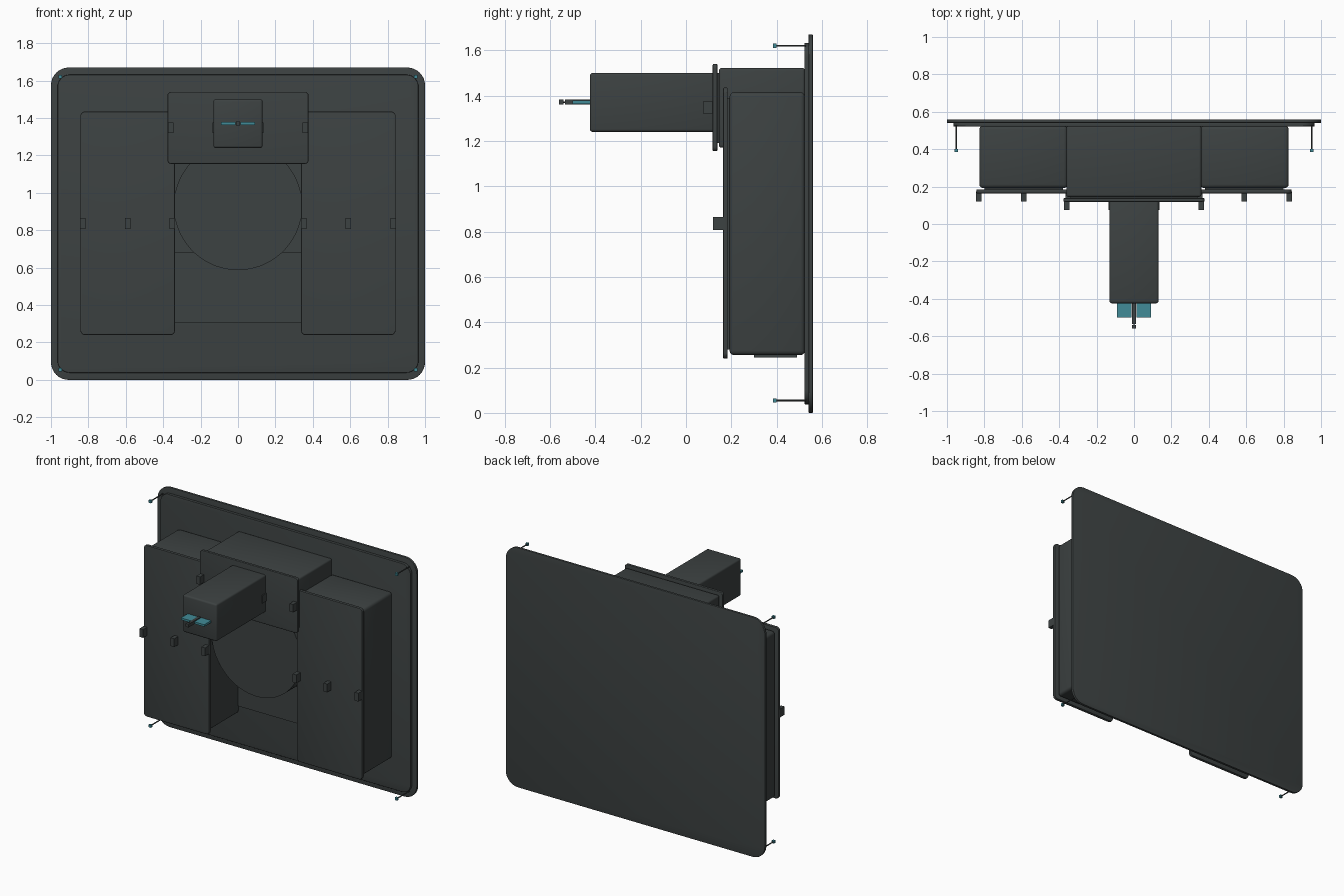
import bpy, bmesh, math
from mathutils import Matrix, Vector

if "Cube" in bpy.data.objects:
    bpy.data.objects.remove(bpy.data.objects["Cube"])


def material(name, rgb):
    m = bpy.data.materials.new(name)
    m.diffuse_color = (*rgb, 1)
    m.use_nodes = True
    m.node_tree.nodes["Principled BSDF"].inputs["Base Color"].default_value = m.diffuse_color
    return m


DARK = material("charcoal", (0.046, 0.054, 0.054))
TEAL = material("teal", (0.053, 0.26, 0.31))


def finish(name, bm, mat):
    bmesh.ops.recalc_face_normals(bm, faces=bm.faces)
    me = bpy.data.meshes.new(name)
    bm.to_mesh(me)
    bm.free()
    me.materials.append(mat)
    ob = bpy.data.objects.new(name, me)
    bpy.context.collection.objects.link(ob)
    bpy.ops.object.select_all(action='DESELECT')
    ob.select_set(True)
    bpy.context.view_layer.objects.active = ob
    bpy.ops.object.shade_smooth_by_angle(angle=math.radians(30))
    return ob


def box(name, x, y, z, mat=DARK, corner=0.0, edge=0.0):
    """Box from (min, max) ranges; corner rounds the outline seen from the
    front, edge softens every remaining edge."""
    bm = bmesh.new()
    size = Vector((x[1] - x[0], y[1] - y[0], z[1] - z[0]))
    mid = Vector((sum(x) / 2, sum(y) / 2, sum(z) / 2))
    bmesh.ops.create_cube(bm, size=1, matrix=Matrix.Translation(mid) @ Matrix.Diagonal((*size, 1)))
    if corner:
        along = [e for e in bm.edges
                 if abs((e.verts[0].co - e.verts[1].co).normalized().y) > 0.9]
        bmesh.ops.bevel(bm, geom=along, offset=corner, segments=8, profile=0.5, affect='EDGES')
    if edge:
        rim = [e for e in bm.edges if e.calc_face_angle(0) > 1.0]
        bmesh.ops.bevel(bm, geom=rim, offset=edge, segments=3, profile=0.5, affect='EDGES')
    return finish(name, bm, mat)


def rod(name, x, z, r, y0, y1, sides, mat=DARK):
    bm = bmesh.new()
    place = Matrix.Translation((x, (y0 + y1) / 2, z)) @ Matrix.Rotation(math.pi / 2, 4, 'X')
    bmesh.ops.create_cone(bm, cap_ends=True, segments=sides, radius1=r, radius2=r,
                          depth=y1 - y0, matrix=place)
    return finish(name, bm, mat)


def mirrored(s, a, b):
    return (min(s * a, s * b), max(s * a, s * b))


# back board: large outer panel and slightly smaller inner panel
box("back_panel", (-1, 1), (0.54, 0.56), (0, 1.67), corner=0.095, edge=0.004)
box("inner_panel", (-0.965, 0.965), (0.522, 0.542), (0.038, 1.632), corner=0.065, edge=0.003)

# recessed centre: thin panel, body block and round drum
box("centre_panel", (-0.37, 0.37), (0.512, 0.524), (0.305, 1.2))
box("centre_body", (-0.37, 0.37), (0.3, 0.524), (0.68, 1.2))
rod("round_drum", 0, 0.93, 0.343, 0.2, 0.524, 72)

# tall side cabinets with front covers, feet and tabs
for s, side in ((-1, "left"), (1, "right")):
    box(side + "_cabinet", mirrored(s, 0.355, 0.827), (0.192, 0.525), (0.255, 1.415), edge=0.02)
    box(side + "_cover_mount", mirrored(s, 0.38, 0.80), (0.175, 0.21), (0.28, 1.39))
    box(side + "_cover", mirrored(s, 0.337, 0.843), (0.164, 0.184), (0.24, 1.435),
        corner=0.025, edge=0.004)
    box(side + "_foot", mirrored(s, 0.45, 0.73), (0.3, 0.49), (0.245, 0.27))
    for i, x in enumerate((0.352, 0.59, 0.83)):
        box(f"{side}_cover_tab_{i}", mirrored(s, x - 0.014, x + 0.014), (0.12, 0.175), (0.807, 0.865))
    box(side + "_head_tab", mirrored(s, 0.346, 0.373), (0.075, 0.125), (1.32, 1.375))
    box(side + "_barrel_tab", mirrored(s, 0.12, 0.137), (0.075, 0.125), (1.32, 1.375))

    # corner pins with teal tips
    for z, level in ((0.055, "lower"), (1.62, "upper")):
        rod(f"{side}_{level}_pin", s * 0.95, z, 0.004, 0.39, 0.53, 10)
        box(f"{side}_{level}_pin_tip", mirrored(s, 0.941, 0.959), (0.384, 0.4),
            (z - 0.009, z + 0.009), TEAL)

    # teal fins at the end of the barrel
    box(side + "_fin", mirrored(s, 0.013, 0.09), (-0.5, -0.42), (1.364, 1.378), TEAL)

# upper head block, its cover and the projecting barrel
box("head_block", (-0.362, 0.36), (0.145, 0.525), (1.17, 1.522), edge=0.012)
box("head_cover_mount", (-0.34, 0.34), (0.13, 0.16), (1.19, 1.5))
box("head_cover", (-0.377, 0.377), (0.118, 0.138), (1.155, 1.54), corner=0.02, edge=0.004)
box("barrel", (-0.131, 0.131), (-0.424, 0.13), (1.24, 1.5), edge=0.012)

# small centre pin on the barrel end
box("barrel_pin", (-0.01, 0.01), (-0.535, -0.42), (1.36, 1.382))
rod("barrel_pin_core", 0, 1.371, 0.004, -0.545, -0.53, 10)
box("barrel_pin_tip", (-0.011, 0.011), (-0.56, -0.541), (1.36, 1.382))
